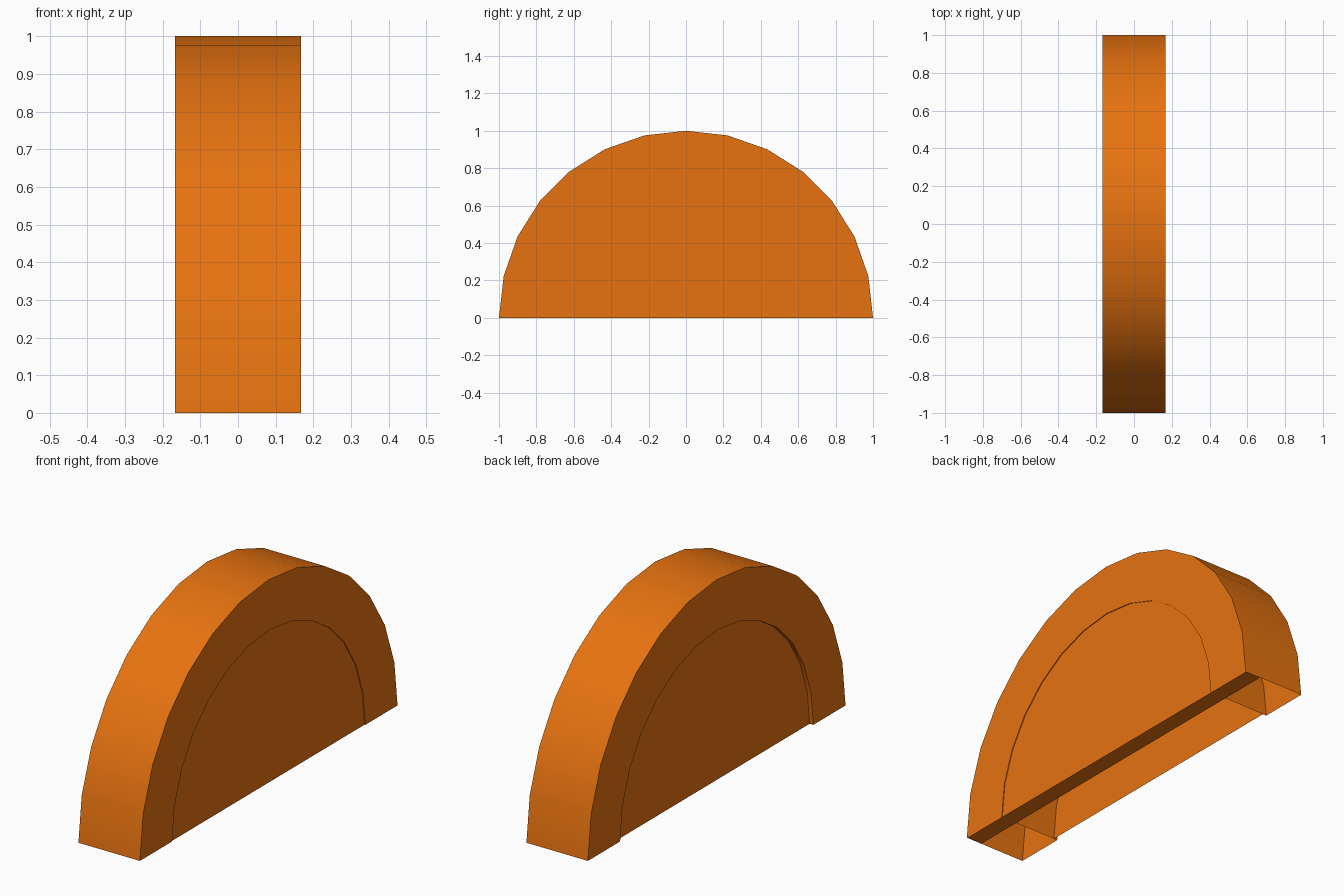
import bpy, bmesh, math

if "Cube" in bpy.data.objects:
    bpy.data.objects.remove(bpy.data.objects["Cube"])

SEGMENTS = 14          # facets along the half circle
HALF_WIDTH = 0.167
OUTER, INNER = 1.0, 0.75

paint = bpy.data.materials.new("orange_paint")
paint.diffuse_color = (0.80, 0.17, 0.005, 1)
paint.use_nodes = True
paint.node_tree.nodes["Principled BSDF"].inputs["Base Color"].default_value = paint.diffuse_color


def finish(name, bm):
    mesh = bpy.data.meshes.new(name)
    bm.to_mesh(mesh)
    bm.free()
    obj = bpy.data.objects.new(name, mesh)
    bpy.context.collection.objects.link(obj)
    mesh.materials.append(paint)
    bpy.ops.object.select_all(action='DESELECT')
    obj.select_set(True)
    bpy.context.view_layer.objects.active = obj
    bpy.ops.object.shade_smooth_by_angle(angle=math.radians(30))
    return obj


def half_circle(bm, x, radius):
    steps = [math.pi * i / SEGMENTS for i in range(SEGMENTS + 1)]
    return [bm.verts.new((x, radius * math.cos(a), radius * math.sin(a))) for a in steps]


# hollow arch: rectangular section swept over the half circle, open underneath
bm = bmesh.new()
section = [(-HALF_WIDTH, OUTER), (HALF_WIDTH, OUTER), (HALF_WIDTH, INNER), (-HALF_WIDTH, INNER)]
rails = [half_circle(bm, x, r) for x, r in section]
for k in range(4):
    a, b = rails[k], rails[(k + 1) % 4]
    for i in range(SEGMENTS):
        bm.faces.new((a[i], b[i], b[i + 1], a[i + 1]))
bmesh.ops.recalc_face_normals(bm, faces=bm.faces)
finish("arch_rim", bm)

# thick half-disc slab on the right side, its face just below the rim
bm = bmesh.new()
face = bm.faces.new(half_circle(bm, 0.08, OUTER - 0.001))
moved = bmesh.ops.extrude_face_region(bm, geom=[face], use_keep_orig=True)
verts = [v for v in moved["geom"] if isinstance(v, bmesh.types.BMVert)]
bmesh.ops.translate(bm, verts=verts, vec=(HALF_WIDTH - 0.004 - 0.08, 0, 0))
bmesh.ops.recalc_face_normals(bm, faces=bm.faces)
finish("right_slab", bm)

# thin recessed panel on the left side
bm = bmesh.new()
face = bm.faces.new(half_circle(bm, -HALF_WIDTH + 0.02, INNER))
face.normal_update()
if face.normal.x > 0:
    face.normal_flip()
finish("left_panel", bm)
